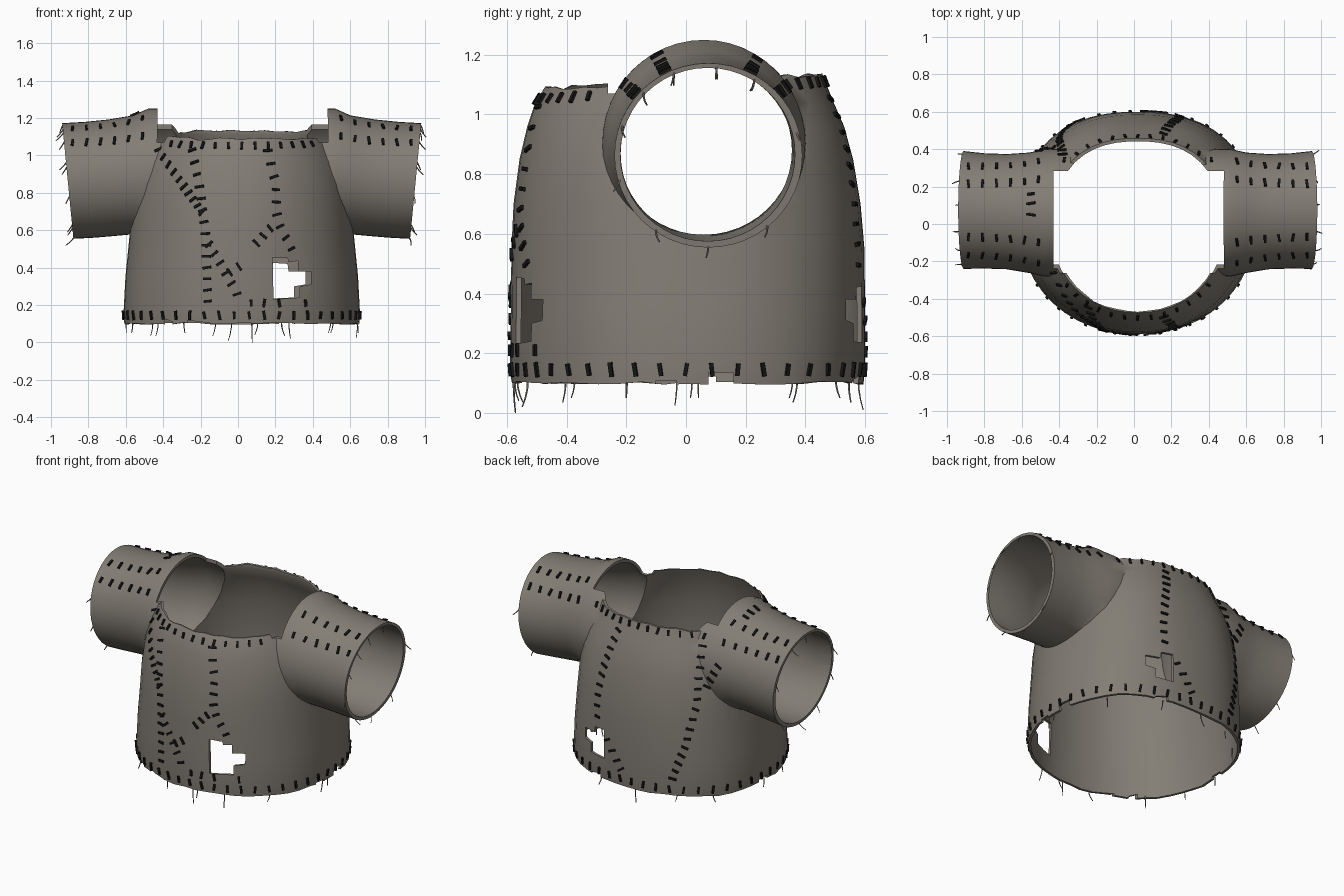
import bpy, bmesh, math, random
from mathutils import Vector, Matrix
from mathutils.bvhtree import BVHTree

if "Cube" in bpy.data.objects:
    bpy.data.objects.remove(bpy.data.objects["Cube"])

random.seed(4)
CX = 0.02          # mirror plane of the garment
WALL = 0.016
SEG = 48


def material(name, rgb):
    m = bpy.data.materials.new(name)
    m.diffuse_color = (*rgb, 1)
    m.use_nodes = True
    m.node_tree.nodes["Principled BSDF"].inputs["Base Color"].default_value = m.diffuse_color
    return m


cloth = material("grey_brown_cloth", (0.225, 0.205, 0.175))
thread = material("black_thread", (0.008, 0.008, 0.008))


def make(name, bm, mat):
    bmesh.ops.recalc_face_normals(bm, faces=bm.faces[:])
    me = bpy.data.meshes.new(name)
    bm.to_mesh(me)
    bm.free()
    me.materials.append(mat)
    ob = bpy.data.objects.new(name, me)
    bpy.context.collection.objects.link(ob)
    return ob


def loft(name, rings, fan=True):
    """Closed solid through a list of point rings."""
    bm = bmesh.new()
    rows = [[bm.verts.new(p) for p in r] for r in rings]
    n = len(rows[0])
    for a, b in zip(rows, rows[1:]):
        for i in range(n):
            j = (i + 1) % n
            bm.faces.new((a[i], a[j], b[j], b[i]))
    for row in (rows[0], rows[-1]):
        if fan:
            mid = bm.verts.new(sum((v.co for v in row), Vector()) / n)
            for i in range(n):
                bm.faces.new((row[i], row[(i + 1) % n], mid))
        else:
            bm.faces.new(row)
    return make(name, bm, cloth)


def prism(name, outline, y0, y1):
    """Solid from an x-z outline swept along y."""
    return loft(name, [[(x, y, z) for x, z in outline] for y in (y0, y1)], fan=False)


ANG = [2 * math.pi * i / SEG for i in range(SEG)]

# Torso levels: z, half width, front y, back y
TORSO = [(0.10, .628, -.585, .595), (0.16, .632, -.59, .60), (0.35, .622, -.587, .60),
         (0.55, .602, -.585, .598), (0.70, .59, -.578, .585), (0.85, .57, -.558, .56),
         (0.96, .535, -.532, .53), (1.04, .495, -.505, .495), (1.11, .465, -.475, .458)]


def torso(name, inset, levels, ragged=0):
    """Rounded tube, fuller across the back corners than the front."""
    rings = []
    for k, (z, rx, yf, yb) in enumerate(levels):
        ring = []
        for a in ANG:
            c, s = math.cos(a), math.sin(a)
            e = 2.4 if s > 0 else 2.1
            r = (abs(c) ** e + abs(s) ** e) ** (-1 / e)
            x = CX + (rx - inset) * c * r
            y = (yf + yb) / 2 + ((yb - yf) / 2 - inset) * s * r
            dz = 0
            if ragged and k == len(levels) - 1:
                dz = 0.05 * y + random.uniform(-.008, .008)
            elif ragged and k == 0:
                dz = random.uniform(-.006, .006)
            ring.append((x, y, z + dz))
        rings.append(ring)
    return loft(name, rings)


# Sleeve sections: x offset, centre y, centre z, half depth, half height, tilt
SLEEVE = [(.335, .06, .903, .343, .347, 0), (.50, .06, .902, .34, .348, 0),
          (.58, .06, .896, .322, .318, 0), (.70, .066, .88, .308, .312, .01),
          (.82, .07, .869, .308, .310, .02), (.93, .075, .863, .315, .309, .03)]


def sleeve(name, side, inset, extra=0):
    rings = []
    for k, (x, cy, cz, ry, rz, tilt) in enumerate(SLEEVE):
        x += extra * ((k == len(SLEEVE) - 1) - (k == 0))
        rings.append([(CX + side * (x + tilt * math.sin(a)), cy + (ry - inset) * math.cos(a),
                       cz + (rz - inset) * math.sin(a)) for a in ANG])
    return loft(name, rings)


# Garment shell: outer solids joined, inner solids removed
inner_levels = [(-.1, .628, -.585, .595)] + TORSO + [(1.4, .462, -.47, .453)]
body = torso("shirt", 0, TORSO, ragged=1)
steps = [(sleeve("outer_sleeve", s, 0), 'UNION') for s in (1, -1)]
steps.append((torso("inner_torso", WALL, inner_levels), 'DIFFERENCE'))
steps += [(sleeve("inner_sleeve", s, .019, .1), 'DIFFERENCE') for s in (1, -1)]

# Straight trim of the sleeve edges at the neck opening
trim = [(CX - .452, 1.07), (CX + .462, 1.07), (CX + .455, 1.5), (CX - .445, 1.5)]
steps.append((prism("neck_cutter", trim, -.262, .283), 'DIFFERENCE'))

# Stepped tears in the front and the back
tear = [(.19, .23), (.33, .24), (.33, .30), (.39, .31), (.39, .38), (.32, .38),
        (.32, .435), (.27, .43), (.265, .45), (.185, .455)]
back_tear = [(.187, .235), (.30, .24), (.30, .30), (.36, .31), (.36, .38), (.27, .38),
             (.265, .42), (.187, .425)]
steps.append((prism("tear_cutter", tear, -1, 0), 'DIFFERENCE'))
steps.append((prism("tear_cutter", back_tear, 0, 1), 'DIFFERENCE'))

# Notches in the hem: x range, y range, top z
for x0, x1, y0, y1, z in [(-.39, -.35, -.8, -.3, .125), (-.27, -.15, -.8, -.3, .118),
                          (.4, .8, .075, .16, .145), (.4, .8, -.1, -.03, .118),
                          (.22, .30, .3, .8, .125), (-.8, -.4, .02, .1, .13)]:
    steps.append((prism("notch_cutter", [(x0, 0), (x1, 0), (x1, z - .015), (x0, z)], y0, y1),
                  'DIFFERENCE'))

for tool, op in steps:
    mod = body.modifiers.new("step", 'BOOLEAN')
    mod.object, mod.operation, mod.solver = tool, op, 'EXACT'
dg = bpy.context.evaluated_depsgraph_get()
dg.update()
shell = bpy.data.meshes.new_from_object(body.evaluated_get(dg))
body.modifiers.clear()
body.data = shell
for tool, _ in steps:
    bpy.data.objects.remove(tool)
shell.materials.clear()
shell.materials.append(cloth)
bpy.context.view_layer.objects.active = body
body.select_set(True)
bpy.ops.object.shade_smooth_by_angle(angle=math.radians(35))
body.select_set(False)

# Stitches are laid on the shell by casting rays
tmp = bmesh.new()
tmp.from_mesh(shell)
tree = BVHTree.FromBMesh(tmp)
tmp.free()
sbm = bmesh.new()


def stitch(origin, direction, along, length=.045):
    loc, n, _, _ = tree.ray_cast(Vector(origin), Vector(direction).normalized(), 3)
    if loc is None:
        return
    t = Vector(along)
    t = (t - n * t.dot(n)).normalized()
    t = Matrix.Rotation(random.uniform(-.2, .2), 3, n) @ t
    rot = Matrix((t, n.cross(t), n)).transposed().to_4x4()
    size = Matrix.Diagonal((length * random.uniform(.9, 1.15), .0135, .013, 1))
    bmesh.ops.create_cube(sbm, size=1, matrix=Matrix.Translation(loc + n * .003) @ rot @ size)


def seam(points, side, gap=.06):
    """Stitches across an x-z path on the front (-1) or back (1)."""
    for (x0, z0), (x1, z1) in zip(points, points[1:]):
        d = Vector((x1 - x0, 0, z1 - z0))
        count = max(1, round(d.length / gap))
        for i in range(count):
            p = Vector((x0, 2 * side, z0)) + d * (i + .5) / count
            stitch(p, (0, -side, 0), (-d.z, 0, d.x))


# Hem and neck stitches
for i in range(46):
    a = 2 * math.pi * i / 46
    d = Vector((math.cos(a), math.sin(a), 0))
    stitch(Vector((CX, 0, .145)) + d * 2, -d, (0, 0, 1))
for i in range(44):
    a = 2 * math.pi * i / 44
    if abs(math.sin(a)) > .55:
        d = Vector((math.cos(a), math.sin(a), 0))
        stitch(Vector((CX, 0, 1.08 + .03 * d.y)) + d * 2, -d, (0, 0, 1), .038)

# Front seams
seam([(-.25, 1.06), (-.20, .80), (-.17, .55), (-.16, .19)], -1)
seam([(-.44, 1.05), (-.30, .85), (-.18, .68)], -1, .045)
seam([(-.17, .55), (-.08, .40), (.01, .23)], -1)
seam([(-.07, .36), (.03, .42)], -1)
seam([(.15, 1.06), (.20, .85), (.21, .65), (.30, .47)], -1, .065)
seam([(.19, .63), (.08, .51)], -1, .05)
for x in (.07, .14, .22, .36):
    stitch((x, -2, .21), (0, 1, 0), (0, 0, 1), .04)
# Back seams
seam([(.15, 1.08), (.22, .80), (.25, .60), (.24, .46)], 1)
seam([(.18, .40), (.10, .28), (.04, .18)], 1)
seam([(-.38, 1.08), (-.40, .70), (-.36, .45), (-.28, .19)], 1)
seam([(-.52, .98), (-.42, .78)], 1)

# Two rows of stitches over the front and back of each sleeve
for side in (1, -1):
    for deg in (40, 62, 117, 140):
        a = math.radians(deg)
        d = Vector((0, math.cos(a), math.sin(a)))
        for i in range(6):
            x = CX + side * (.53 + .075 * i)
            stitch(Vector((x, .07, .87)) + d * 1.2, -d, d.cross(Vector((1, 0, 0))), .042)
# Short row across the top of the left sleeve
for y in (.05, .11, .16):
    stitch((-.55, y, 2), (0, 0, -1), (1, 0, 0))
make("stitches", sbm, thread)

# Loose threads hanging from the hem and the cuffs
cu = bpy.data.curves.new("loose_threads", 'CURVE')
cu.dimensions = '3D'
cu.bevel_depth = .004
cu.bevel_resolution = 0
cu.use_fill_caps = True
cu.materials.append(cloth)


def strand(start, direction, length):
    sp = cu.splines.new('POLY')
    sp.points.add(3)
    bend = Vector([random.uniform(-.02, .02) for _ in range(3)])
    bend.z = 0
    for i, p in enumerate(sp.points):
        f = i / 3
        p.co = (*(Vector(start) + Vector(direction) * length * f + bend * f * f), 1)
        p.radius = 1 - .4 * f


for deg, length in [(200, .06), (224, .075), (257, .075), (275, .11), (278, .07), (294, .09),
                    (320, .06), (357, .085), (2, .06), (38, .06), (70, .075), (95, .10),
                    (120, .06), (140, .075), (176, .06)]:
    a = math.radians(deg)
    strand((CX + .62 * math.cos(a), .58 * math.sin(a), .11), (0, 0, -1), length)
for side in (1, -1):
    for deg in (15, 60, 85, 112, 135, 160, 195, 235, 270, 310):
        a = math.radians(deg)
        c, s = math.cos(a), math.sin(a)
        strand((CX + side * (.925 + .03 * s), .075 + .306 * c, .863 + .30 * s),
               (side * .5, .2 * c, -.8), .055)
bpy.context.collection.objects.link(bpy.data.objects.new("loose_threads", cu))
